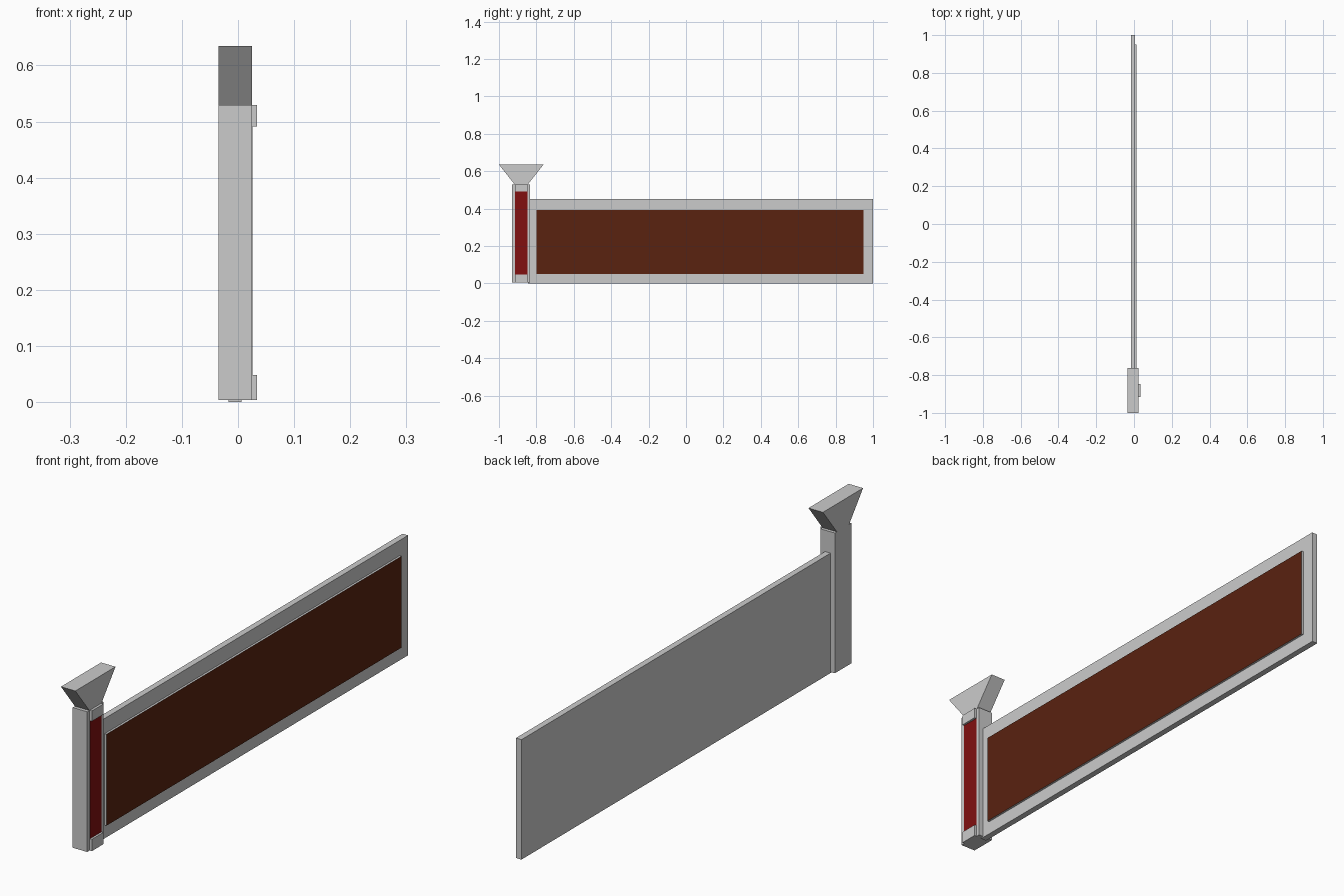
import bpy, bmesh

cube = bpy.data.objects.get("Cube")
if cube:
    bpy.data.objects.remove(cube, do_unlink=True)


def material(name, rgb):
    m = bpy.data.materials.new(name)
    m.use_nodes = True
    m.diffuse_color = (*rgb, 1)
    m.node_tree.nodes["Principled BSDF"].inputs["Base Color"].default_value = (*rgb, 1)
    return m


GREY = material("light_grey", (0.6, 0.6, 0.6))
BROWN = material("dark_brown", (0.1, 0.016, 0.005))
RED = material("deep_red", (0.22, 0.005, 0.005))


def prism(name, profile, x0, x1, face_mat=None):
    """Extrude a (y, z) profile along x; face_mat colours the +x face."""
    bm = bmesh.new()
    base = bm.faces.new([bm.verts.new((x0, y, z)) for y, z in profile])
    ext = bmesh.ops.extrude_face_region(bm, geom=[base])
    for v in ext["geom"]:
        if isinstance(v, bmesh.types.BMVert):
            v.co.x = x1
    bmesh.ops.recalc_face_normals(bm, faces=bm.faces)
    me = bpy.data.meshes.new(name)
    me.materials.append(GREY)
    if face_mat:
        me.materials.append(face_mat)
        for f in bm.faces:
            f.material_index = int(f.normal.x > 0.9)
    bm.to_mesh(me)
    bm.free()
    ob = bpy.data.objects.new(name, me)
    bpy.context.collection.objects.link(ob)
    return ob


def box(name, x, y, z, face_mat=None):
    return prism(name, [(y[0], z[0]), (y[1], z[0]), (y[1], z[1]), (y[0], z[1])],
                 x[0], x[1], face_mat)


# Long board with a raised brown face
box("board", (-0.017, 0.006), (-0.845, 1.0), (0, 0.45))
box("board_panel", (0.006, 0.014), (-0.80, 0.95), (0.05, 0.393), BROWN)

# Post with a red inlay between two end blocks
POST_X, INLAY_Y = (-0.035, 0.025), (-0.915, -0.847)
box("post", POST_X, (-0.93, -0.833), (0.004, 0.53))
box("post_inlay", (0.025, 0.026), INLAY_Y, (0.048, 0.491), RED)
for name, z in (("lower_block", (0.004, 0.048)), ("upper_block", (0.491, 0.53))):
    box(name, (0.025, 0.034), INLAY_Y, z)

# Flared cap
prism("flared_cap", [(-0.917, 0.53), (-0.845, 0.53), (-0.762, 0.635), (-1.0, 0.635)], *POST_X)
